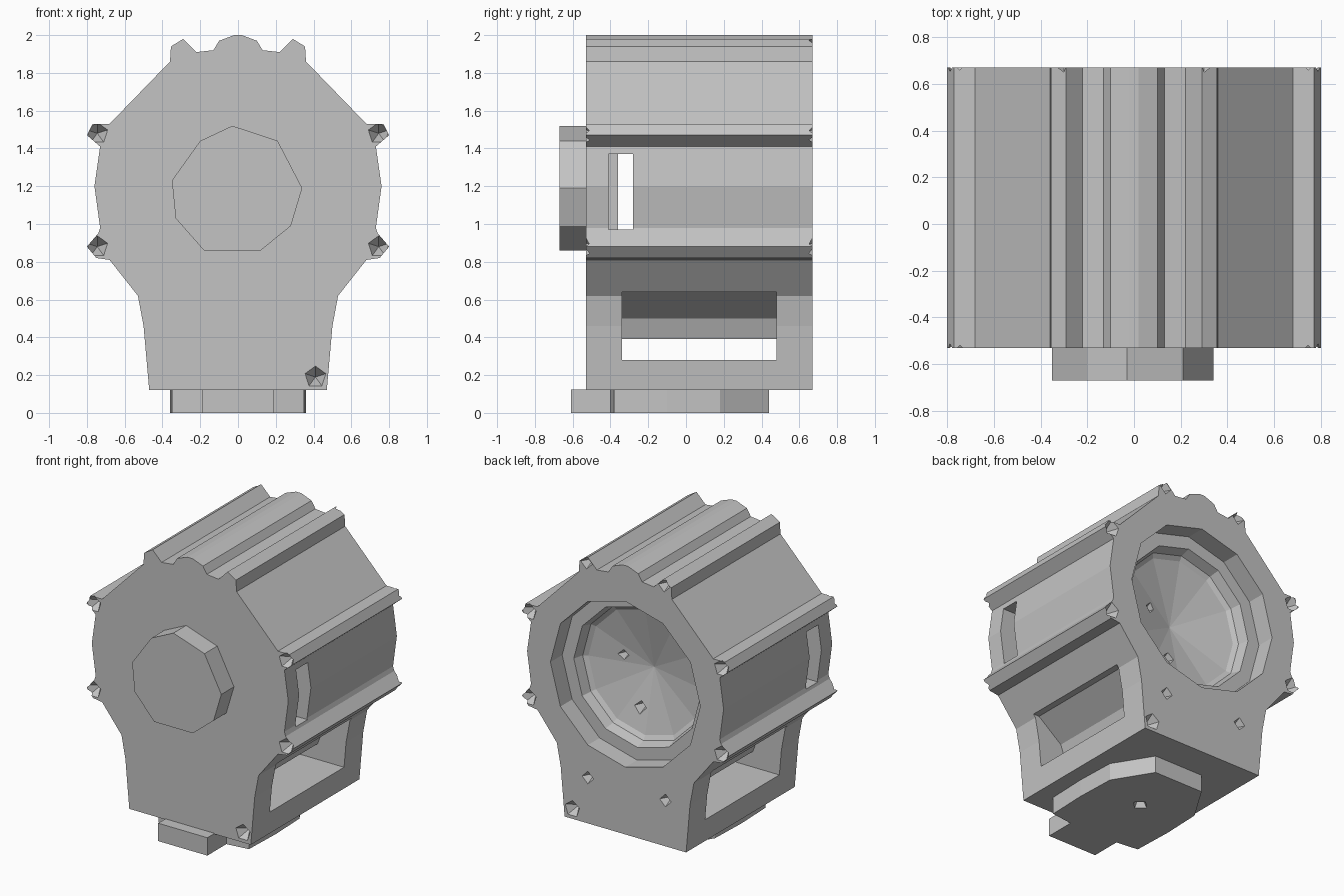
import bpy, bmesh, math
from mathutils import Vector

cube = bpy.data.objects.get("Cube")
if cube:
    bpy.data.objects.remove(cube, do_unlink=True)

grey = bpy.data.materials.new("light grey")
grey.use_nodes = True
grey.diffuse_color = (0.55, 0.55, 0.55, 1)
grey.node_tree.nodes["Principled BSDF"].inputs["Base Color"].default_value = grey.diffuse_color


def finish(name, bm):
    bmesh.ops.recalc_face_normals(bm, faces=bm.faces)
    mesh = bpy.data.meshes.new(name)
    bm.to_mesh(mesh)
    bm.free()
    mesh.materials.append(grey)
    obj = bpy.data.objects.new(name, mesh)
    bpy.context.collection.objects.link(obj)
    return obj


def prism(name, points, start, end, axis="y"):
    """Extrude an outline along y (points are x, z) or along z (points are x, y)."""
    bm = bmesh.new()
    place = (lambda a, b: (a, start, b)) if axis == "y" else (lambda a, b: (a, b, start))
    face = bm.faces.new([bm.verts.new(place(a, b)) for a, b in points])
    top = bmesh.ops.extrude_face_region(bm, geom=[face])["geom"]
    step = Vector((0, end - start, 0) if axis == "y" else (0, 0, end - start))
    bmesh.ops.translate(bm, vec=step, verts=[v for v in top if isinstance(v, bmesh.types.BMVert)])
    return finish(name, bm)


def turned(name, profile, centre, sides):
    """Turn a (radius, y) profile into a faceted solid around the y axis."""
    bm = bmesh.new()
    rings = []
    for radius, y in profile:
        count = sides if radius else 1
        rings.append([bm.verts.new((centre[0] + radius * math.sin(math.tau * i / sides), y,
                                    centre[1] + radius * math.cos(math.tau * i / sides)))
                      for i in range(count)])
    for low, high in zip(rings, rings[1:]):
        for i in range(sides):
            corners = [low[i % len(low)], low[(i + 1) % len(low)],
                       high[(i + 1) % len(high)], high[i % len(high)]]
            bm.faces.new(list(dict.fromkeys(corners)))
    return finish(name, bm)


def mirrored(half):
    return half + [(-x, z) for x, z in reversed(half)]


def cut(target, cutter):
    cutter.hide_render = True
    mod = target.modifiers.new("cut", "BOOLEAN")
    mod.operation = "DIFFERENCE"
    mod.solver = "EXACT"
    mod.object = cutter
    bpy.context.view_layer.objects.active = target
    bpy.ops.object.modifier_apply(modifier=mod.name)
    bpy.data.objects.remove(cutter, do_unlink=True)


FRONT, BACK = -0.53, 0.67
AXIS = (0, 1.17)

# Housing: flared foot, round drum with side ribs and a ridged crown
housing = prism("housing", mirrored([
    (0.47, 0.12), (0.5, 0.46), (0.53, 0.62), (0.68, 0.81), (0.75, 0.82), (0.8, 0.88),
    (0.74, 0.95), (0.73, 0.98), (0.76, 1.2), (0.73, 1.41), (0.8, 1.47), (0.77, 1.53),
    (0.68, 1.53), (0.36, 1.86), (0.355, 1.94), (0.29, 1.98), (0.22, 1.91), (0.13, 1.92),
    (0.1, 1.97), (0.02, 2.0)]), FRONT, BACK)

# Stepped round recess with a shallow dish in the back
cut(housing, turned("recess", [(0, 0.8), (0.58, 0.8), (0.58, 0.54), (0.49, 0.54),
                               (0.47, 0.47), (0.44, 0.45), (0, 0.35)], AXIS, 12))

# Inner chamber with a slot through each side wall
cut(housing, turned("chamber", [(0, -0.36), (0.6, -0.36), (0.6, 0.1), (0, 0.1)], AXIS, 12))
for side in (-1, 1):
    outline = [(side * 0.5, 0.97), (side * 0.9, 0.97), (side * 0.9, 1.37), (side * 0.5, 1.37)]
    cut(housing, prism("side_slot", outline, -0.41, -0.28))

# Wide window through the foot, under the drum
cut(housing, prism("foot_window", mirrored([
    (1, 0.28), (1, 0.64), (0.5, 0.64), (0.32, 0.5), (0.28, 0.39)]), -0.34, 0.48))

# Pointed screw pits at the ends of the ribs and in the lower corner
pits = [(s * 0.745, z) for s in (-1, 1) for z in (0.88, 1.48)] + [(0.41, 0.19)]
for spot in pits:
    for end, inward in ((FRONT, 1), (BACK, -1)):
        cut(housing, turned("screw_pit", [(0, end - inward * 0.01), (0.065, end - inward * 0.01),
                                          (0, end + inward * 0.08)], spot, 5))

# Pits in the crown ridges and in the back of the foot
for spot in [(-0.3, 1.94), (0.3, 1.94), (-0.31, 0.44), (0.29, 0.44)]:
    cut(housing, turned("back_pit", [(0, BACK + 0.01), (0.05, BACK + 0.01), (0, BACK - 0.08)], spot, 4))

# Small pits in the dish
for spot in [(0.2, 1.22), (0.06, 0.9)]:
    cut(housing, turned("dish_pit", [(0, 0.45), (0.06, 0.45), (0, 0.32)], spot, 4))

# Round boss on the front
prism("front_boss", [(-0.03, 1.52), (0.21, 1.44), (0.34, 1.19), (0.28, 0.99), (0.12, 0.86),
                     (-0.18, 0.86), (-0.33, 1.03), (-0.35, 1.23), (-0.2, 1.44)], -0.67, FRONT + 0.01)

# Base plate with a tab toward the front and a pit below
base = prism("base_plate", mirrored([
    (0.19, -0.61), (0.19, -0.4), (0.35, -0.38), (0.36, -0.1), (0.35, 0.18), (0.19, 0.44)]),
    0, 0.125, axis="z")
bm = bmesh.new()
bmesh.ops.create_cone(bm, segments=4, radius1=0.06, radius2=0, depth=0.1)
bmesh.ops.translate(bm, vec=(0, 0.06, 0.04), verts=bm.verts)
cut(base, finish("base_pit", bm))
